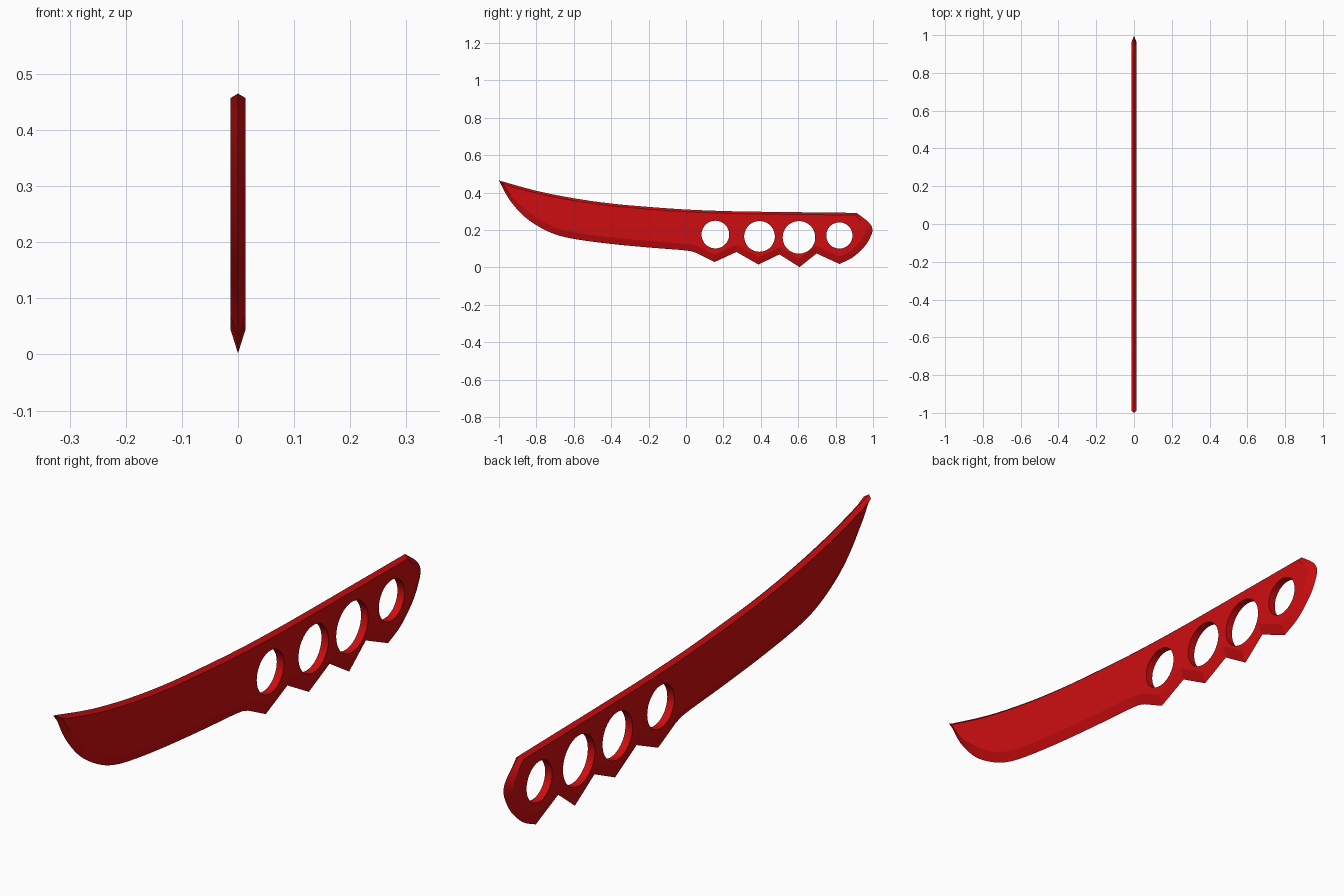
import bpy, bmesh, math
from mathutils import Vector

cube = bpy.data.objects.get("Cube")
if cube:
    bpy.data.objects.remove(cube)

HALF = 0.0135        # half thickness of the plate
SPINE_BEVEL = 0.012
EDGE_BEVEL = 0.035

red = bpy.data.materials.new("deep_red")
red.use_nodes = True
colour = (0.62, 0.004, 0.005, 1)
red.diffuse_color = colour
red.node_tree.nodes["Principled BSDF"].inputs["Base Color"].default_value = colour


def smooth_path(points, steps=4):
    """Catmull-Rom curve through the points, without the last one."""
    p = [Vector(q) for q in points]
    p = [2 * p[0] - p[1]] + p + [2 * p[-1] - p[-2]]
    out = []
    for a, b, c, d in zip(p, p[1:], p[2:], p[3:]):
        for i in range(steps):
            t = i / steps
            out.append(0.5 * (2 * b + (c - a) * t + (2 * a - 5 * b + 4 * c - d) * t * t
                              + (3 * b - a - 3 * c + d) * t ** 3))
    return out


# Outline in (y, z), clockwise: spine, rounded butt, finger points, cutting edge
spine = smooth_path([(-1, .465), (-.8, .41), (-.6, .37), (-.4, .342), (-.2, .324),
                     (0, .31), (.2, .302), (.4, .298), (.912, .292)])
butt = smooth_path([(.912, .292), (.975, .243), (.997, .203), (.982, .155),
                    (.95, .107), (.89, .053), (.82, .019)])
points = [Vector(q) for q in [(.82, .019), (.698, .075), (.607, .002), (.5, .07),
                              (.387, .016), (.27, .083), (.152, .029)]]
edge = smooth_path([(.055, .078), (0, .091), (-.2, .107), (-.4, .126), (-.57, .148),
                    (-.68, .171), (-.77, .209), (-.865, .273), (-.945, .364), (-1, .465)])
outline = spine + butt + points + edge


def bevel_width(i, p):
    """Narrow along the spine, wide below, fading in at the tip and butt."""
    if i <= len(spine):
        return SPINE_BEVEL if i else 0.008
    if i < len(spine) + len(butt):
        return min(EDGE_BEVEL, SPINE_BEVEL + 0.3 * (0.292 - p.y))
    return min(EDGE_BEVEL, 0.01 + 0.2 * (p.x + 1))


def inset(i):
    """Mitred inward offset of one outline point."""
    p = outline[i]
    d1 = (p - outline[i - 1]).normalized()
    d2 = (outline[(i + 1) % len(outline)] - p).normalized()
    n1, n2 = Vector((d1.y, -d1.x)), Vector((d2.y, -d2.x))
    return p + (n1 + n2) * bevel_width(i, p) / (1 + max(n1.dot(n2), -0.5))


# Knife body: sharp rim in the middle plane, flat cheek on each side
bm = bmesh.new()
count = len(outline)
rim = [bm.verts.new((0, p.x, p.y)) for p in outline]
for side in (-HALF, HALF):
    cheek = [bm.verts.new((side, *inset(i))) for i in range(count)]
    bm.faces.new(cheek)
    for i in range(count):
        j = (i + 1) % count
        bm.faces.new((rim[i], rim[j], cheek[j], cheek[i]))
bmesh.ops.recalc_face_normals(bm, faces=bm.faces)
mesh = bpy.data.meshes.new("knife_body")
bm.to_mesh(mesh)
bm.free()
mesh.materials.append(red)
body = bpy.data.objects.new("knife_body", mesh)
bpy.context.collection.objects.link(body)

# Finger holes
for y, z, r in [(.157, .176, .074), (.393, .166, .082), (.604, .161, .087), (.82, .171, .070)]:
    bpy.ops.mesh.primitive_cylinder_add(vertices=64, radius=r, depth=0.2, location=(0, y, z),
                                        rotation=(0, math.pi / 2, 0))
    cutter = bpy.context.object
    cutter.name = "finger_hole_cutter"
    cutter.hide_render = True
    cutter.data.materials.append(red)
    cut = body.modifiers.new("finger_hole", "BOOLEAN")
    cut.operation = "DIFFERENCE"
    cut.solver = "EXACT"
    cut.object = cutter
    bpy.context.view_layer.objects.active = body
    bpy.ops.object.modifier_apply(modifier=cut.name)
    bpy.data.objects.remove(cutter)

# Smooth curves, crisp bevels
bpy.ops.object.select_all(action="DESELECT")
body.select_set(True)
bpy.context.view_layer.objects.active = body
bpy.ops.object.shade_smooth_by_angle(angle=math.radians(12))
